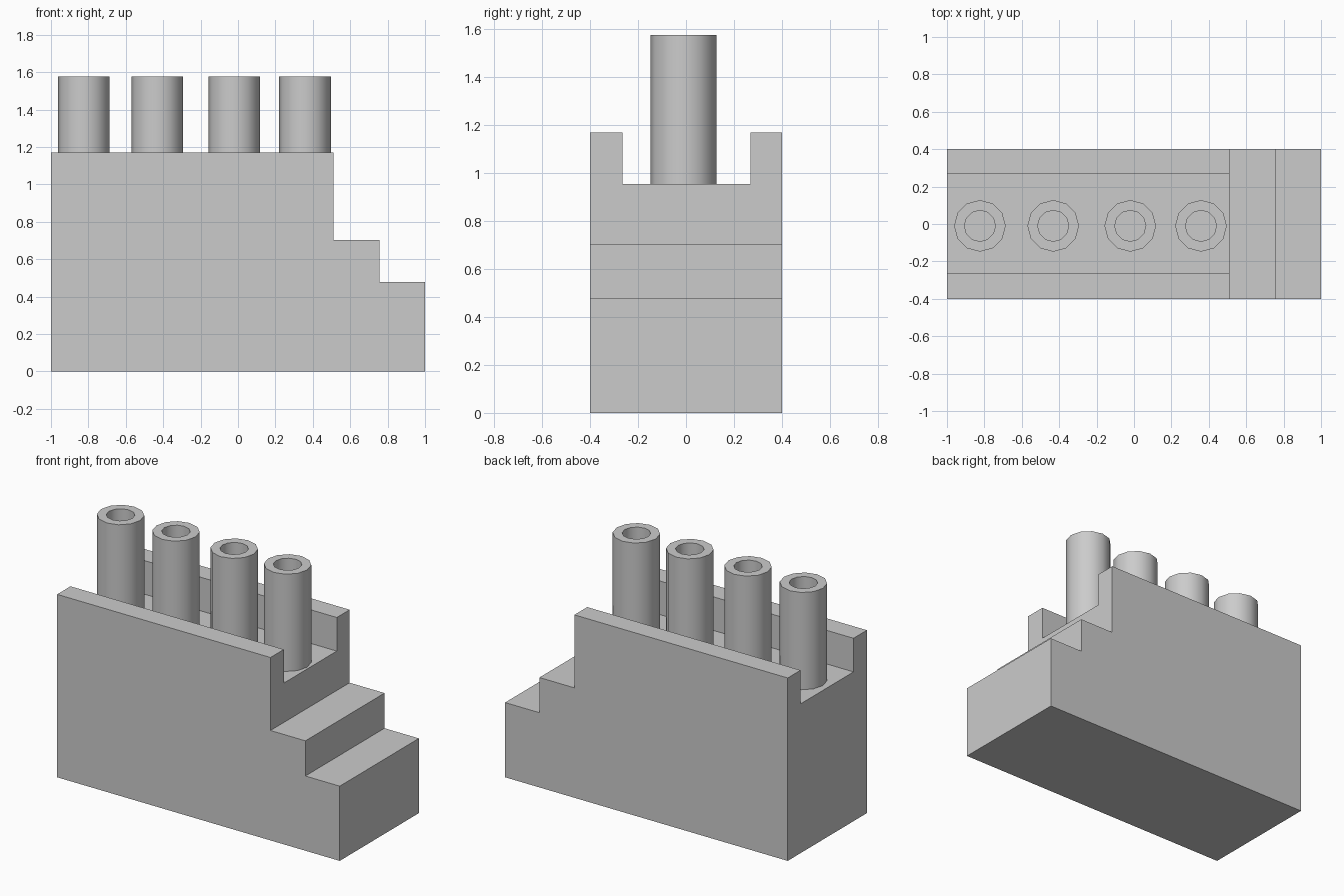
import bpy, bmesh, math

if "Cube" in bpy.data.objects:
    bpy.data.objects.remove(bpy.data.objects["Cube"])


def make_object(name, bm):
    bmesh.ops.recalc_face_normals(bm, faces=bm.faces)
    mesh = bpy.data.meshes.new(name)
    bm.to_mesh(mesh)
    bm.free()
    obj = bpy.data.objects.new(name, mesh)
    bpy.context.collection.objects.link(obj)
    return obj


def prism(name, profile, y0, y1):
    """Extrude an x-z profile along y."""
    bm = bmesh.new()
    face = bm.faces.new([bm.verts.new((x, y0, z)) for x, z in profile])
    ext = bmesh.ops.extrude_face_region(bm, geom=[face])
    verts = [v for v in ext["geom"] if isinstance(v, bmesh.types.BMVert)]
    bmesh.ops.translate(bm, verts=verts, vec=(0, y1 - y0, 0))
    return make_object(name, bm)


def tube(name, x, y, z0, z1, r_out, r_in, sides=12):
    """Revolve a rectangular wall section into a hollow tube."""
    bm = bmesh.new()
    section = [(r_in, z0), (r_out, z0), (r_out, z1), (r_in, z1)]
    rings = []
    for i in range(sides):
        a = 2 * math.pi * i / sides
        rings.append([bm.verts.new((r * math.cos(a), r * math.sin(a), z))
                      for r, z in section])
    for i in range(sides):
        a, b = rings[i], rings[(i + 1) % sides]
        for k in range(4):
            n = (k + 1) % 4
            bm.faces.new((a[k], a[n], b[n], b[k]))
    obj = make_object(name, bm)
    obj.location = (x, y, 0)
    bpy.ops.object.select_all(action='DESELECT')
    obj.select_set(True)
    bpy.context.view_layer.objects.active = obj
    bpy.ops.object.shade_smooth_by_angle(angle=math.radians(40))
    return obj


FLOOR, TOP = 0.955, 1.17

# Stepped body
body = prism("stepped_body", [(-1, 0), (1, 0), (1, 0.478), (0.757, 0.478),
                              (0.757, 0.703), (0.51, 0.703), (0.51, TOP),
                              (-1, TOP)], -0.4, 0.4)

# Channel along the top, open at both ends
cutter = prism("channel_cutter", [(-1.2, FLOOR), (0.7, FLOOR), (0.7, 1.4),
                                  (-1.2, 1.4)], -0.265, 0.27)
cutter.hide_render = True
cutter.hide_set(True)
cut = body.modifiers.new("channel", 'BOOLEAN')
cut.operation = 'DIFFERENCE'
cut.solver = 'EXACT'
cut.object = cutter

# Row of hollow tubes standing in the channel
for i, x in enumerate((-0.824, -0.432, -0.02, 0.358)):
    tube(f"tube_{i + 1}", x, -0.01, FLOOR, 1.577, 0.138, 0.083)
